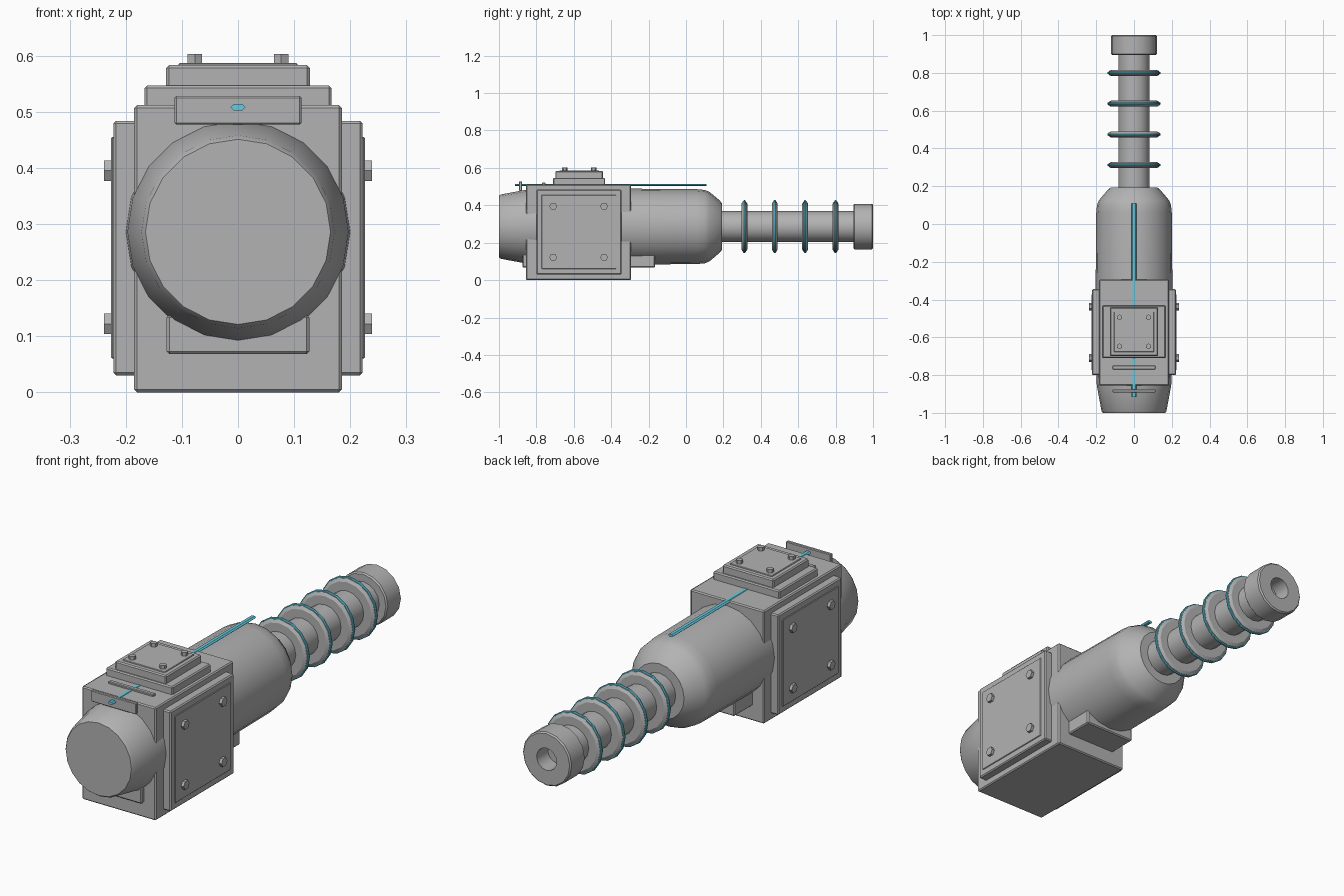
import bpy, bmesh
from math import sin, cos, pi, radians
from mathutils import Matrix

if "Cube" in bpy.data.objects:
    bpy.data.objects.remove(bpy.data.objects["Cube"])

AXIS_Z = 0.286  # height of the long axis


def material(name, rgb):
    m = bpy.data.materials.new(name)
    m.use_nodes = True
    m.diffuse_color = (*rgb, 1)
    m.node_tree.nodes["Principled BSDF"].inputs["Base Color"].default_value = (*rgb, 1)
    return m


GREY = material("grey metal", (0.45, 0.45, 0.45))
CYAN = material("cyan glow", (0.13, 0.6, 0.75))


def finish(bm, name, mat, smooth=False):
    bmesh.ops.recalc_face_normals(bm, faces=bm.faces)
    me = bpy.data.meshes.new(name)
    bm.to_mesh(me)
    bm.free()
    me.materials.append(mat)
    ob = bpy.data.objects.new(name, me)
    bpy.context.collection.objects.link(ob)
    if smooth:
        bpy.ops.object.select_all(action="DESELECT")
        ob.select_set(True)
        bpy.context.view_layer.objects.active = ob
        bpy.ops.object.shade_smooth_by_angle(angle=radians(28))
    return ob


def box(name, x, y, z, bevel=0.005):
    """Bevelled box from (min, max) ranges."""
    bm = bmesh.new()
    bmesh.ops.create_cube(bm, size=1)
    for v in bm.verts:
        v.co = [r[0] if c < 0 else r[1] for c, r in zip(v.co, (x, y, z))]
    if bevel:
        bmesh.ops.bevel(bm, geom=bm.edges[:], offset=bevel, segments=1, affect="EDGES")
    return finish(bm, name, GREY)


def lathe(name, profile, sides=16, mat=GREY, closed=False):
    """Revolve (y, radius) points around the long axis."""
    bm = bmesh.new()
    rings = []
    for y, r in profile:
        if r == 0:
            rings.append([bm.verts.new((0, y, AXIS_Z))] * sides)
        else:
            rings.append([bm.verts.new((r * cos(2 * pi * i / sides), y,
                                        AXIS_Z + r * sin(2 * pi * i / sides)))
                          for i in range(sides)])
    pairs = list(zip(rings, rings[1:]))
    if closed:
        pairs.append((rings[-1], rings[0]))
    for a, b in pairs:
        for i in range(sides):
            j = (i + 1) % sides
            bm.faces.new(list(dict.fromkeys((a[i], a[j], b[j], b[i]))))
    return finish(bm, name, mat, True)


def bolt(name, pos, radius, depth, axis):
    """Six-sided bolt head pointing along x or z."""
    bm = bmesh.new()
    turn = Matrix.Rotation(pi / 2, 4, "Y") if axis == "X" else Matrix()
    bmesh.ops.create_cone(bm, cap_ends=True, segments=6, radius1=radius, radius2=radius,
                          depth=depth, matrix=Matrix.Translation(pos) @ turn)
    return finish(bm, name, GREY)


# Housing block and the round casing that runs through it
box("housing", (-0.185, 0.185), (-0.855, -0.295), (0, 0.512))
lathe("casing", [(-1, 0), (-1, 0.165), (-0.99, 0.172), (-0.855, 0.197), (-0.72, 0.204),
                 (-0.3, 0.203), (0.06, 0.2), (0.1, 0.196), (0.125, 0.186),
                 (0.18, 0.14), (0.192, 0.125), (0.192, 0)], 20)
box("under_rail", (-0.127, 0.127), (-0.875, -0.165), (0.068, 0.138))

# Barrel and hollow muzzle
lathe("barrel", [(0.18, 0), (0.18, 0.083), (0.91, 0.083), (0.91, 0)])
lathe("muzzle", [(0.895, 0), (0.895, 0.116), (0.901, 0.122), (0.994, 0.122),
                 (1, 0.116), (1, 0.05), (0.92, 0.05), (0.92, 0)])

# Barrel coils, each with a glowing band
for i in range(4):
    y = 0.312 + 0.1625 * i
    lathe(f"coil_{i + 1}", [(y - 0.016, 0.08), (y - 0.016, 0.122), (y - 0.008, 0.135),
                            (y + 0.008, 0.135), (y + 0.016, 0.122), (y + 0.016, 0.08)])
    lathe(f"coil_glow_{i + 1}", [(y - 0.006, 0.13), (y - 0.006, 0.138), (y - 0.003, 0.141),
                                 (y + 0.003, 0.141), (y + 0.006, 0.138), (y + 0.006, 0.13)],
          mat=CYAN, closed=True)

# Stepped hatch on top
box("hatch_base", (-0.167, 0.167), (-0.71, -0.432), (0.505, 0.547))
box("hatch_frame", (-0.128, 0.128), (-0.699, -0.443), (0.54, 0.583))
box("hatch_panel", (-0.106, 0.106), (-0.677, -0.465), (0.575, 0.587), 0.002)
for x in (-0.077, 0.077):
    for y in (-0.648, -0.494):
        bolt("hatch_bolt", (x, y, 0.593), 0.015, 0.02, "Z")

# Side plates with bolted panels
for side, s in (("left", 1), ("right", -1)):
    def span(a, b):
        return tuple(sorted((s * a, s * b)))
    box(f"{side}_plate", span(0.18, 0.222), (-0.8, -0.345), (0.03, 0.484))
    box(f"{side}_panel", span(0.215, 0.226), (-0.772, -0.373), (0.06, 0.455), 0.002)
    for y in (-0.71, -0.438):
        for z in (0.122, 0.395):
            bolt(f"{side}_bolt", (s * 0.229, y, z), 0.021, 0.02, "X")

# Sight plates standing across the top
box("front_sight_plate", (-0.113, 0.113), (-0.893, -0.877), (0.477, 0.528), 0.003)
box("rear_sight_plate", (-0.113, 0.113), (-0.77, -0.75), (0.47, 0.521), 0.003)

# Flat six-sided glowing rod along the top
bm = bmesh.new()
ends = [[bm.verts.new((sx, y, 0.508 + sz)) for sx, sz in
         ((0.013, 0), (0.007, 0.006), (-0.007, 0.006), (-0.013, 0), (-0.007, -0.006), (0.007, -0.006))]
        for y in (-0.915, 0.11)]
for e in ends:
    bm.faces.new(e)
for i in range(6):
    j = (i + 1) % 6
    bm.faces.new((ends[0][i], ends[0][j], ends[1][j], ends[1][i]))
finish(bm, "glow_rod", CYAN)
